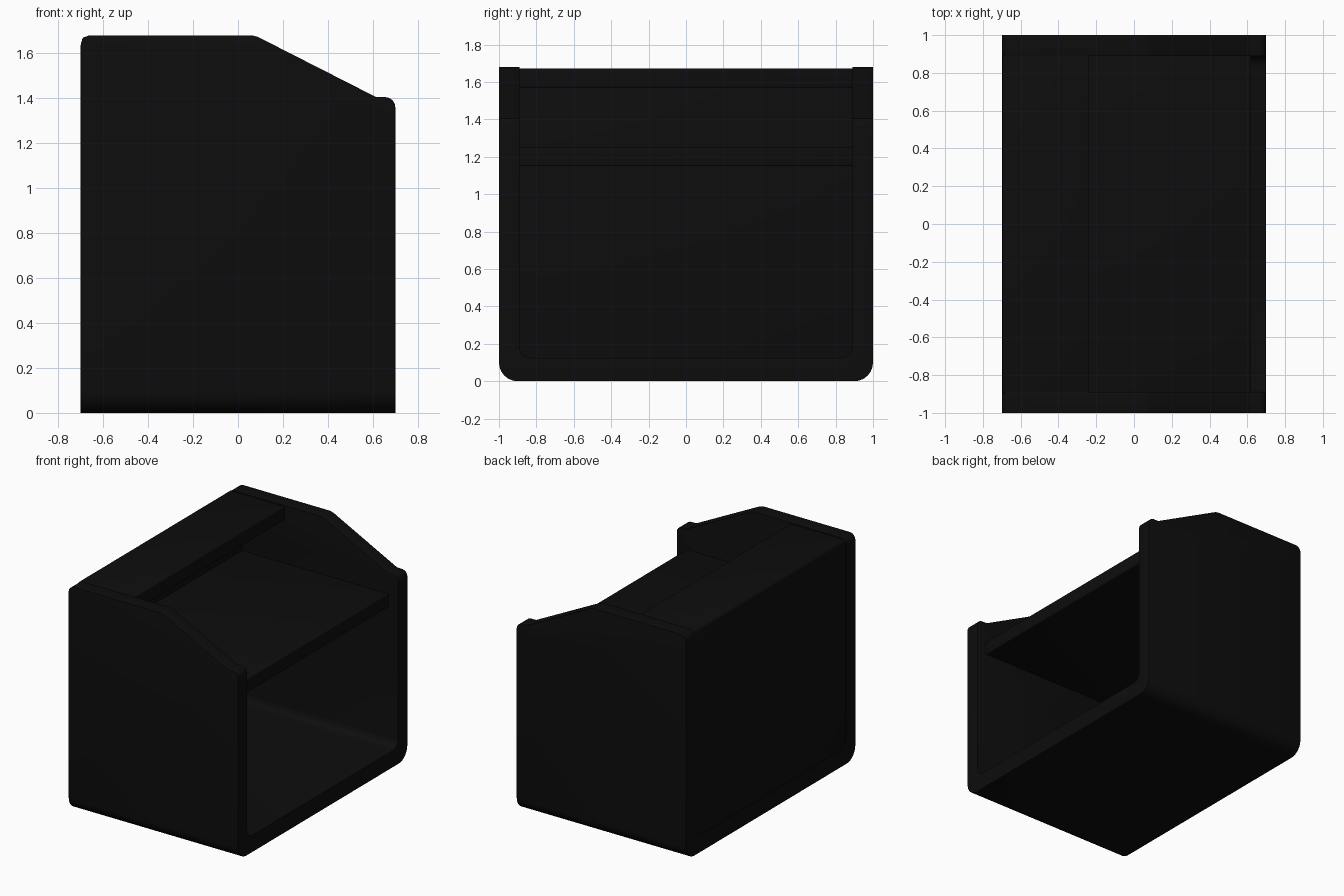
import bpy, bmesh, math
from mathutils import Vector

if "Cube" in bpy.data.objects:
    bpy.data.objects.remove(bpy.data.objects["Cube"])

black = bpy.data.materials.new("matte_black")
black.diffuse_color = (0.004, 0.004, 0.004, 1)
black.use_nodes = True
black.node_tree.nodes["Principled BSDF"].inputs["Base Color"].default_value = black.diffuse_color


def fillet(points, steps=6):
    """Round each (a, b, radius) corner of a closed outline."""
    out = []
    n = len(points)
    for i, (a, b, r) in enumerate(points):
        p = Vector((a, b))
        if r == 0:
            out.append(p)
            continue
        u = (Vector(points[i - 1][:2]) - p).normalized()
        v = (Vector(points[(i + 1) % n][:2]) - p).normalized()
        half = u.angle(v) / 2
        d = r / math.tan(half)
        centre = p + (u + v).normalized() * (r / math.sin(half))
        s, e = p + u * d - centre, p + v * d - centre
        sweep = s.angle_signed(e)
        for k in range(steps + 1):
            t = sweep * k / steps
            c, q = math.cos(-t), math.sin(-t)
            out.append(centre + Vector((s.x * c - s.y * q, s.x * q + s.y * c)))
    return out


def prism(name, outline, place, direction):
    """Extrude a flat outline along a direction."""
    bm = bmesh.new()
    face = bm.faces.new([bm.verts.new(place(p)) for p in outline])
    ext = bmesh.ops.extrude_face_region(bm, geom=[face])
    moved = [g for g in ext["geom"] if isinstance(g, bmesh.types.BMVert)]
    bmesh.ops.translate(bm, verts=moved, vec=direction)
    bmesh.ops.recalc_face_normals(bm, faces=bm.faces)
    mesh = bpy.data.meshes.new(name)
    bm.to_mesh(mesh)
    bm.free()
    ob = bpy.data.objects.new(name, mesh)
    bpy.context.collection.objects.link(ob)
    mesh.materials.append(black)
    return ob


def finish(ob, width):
    """Soften the edges and shade smooth."""
    bev = ob.modifiers.new("soft_edges", "BEVEL")
    bev.width, bev.segments = width, 3
    bev.limit_method, bev.angle_limit = "ANGLE", math.radians(40)
    bpy.ops.object.select_all(action="DESELECT")
    ob.select_set(True)
    bpy.context.view_layer.objects.active = ob
    bpy.ops.object.modifier_apply(modifier=bev.name)
    bpy.ops.object.shade_smooth_by_angle(angle=math.radians(35))


def board(name, x0, x1, z0, z1, width=0.006):
    """Panel spanning between the two side walls."""
    outline = [Vector(p) for p in ((x0, z0), (x1, z0), (x1, z1), (x0, z1))]
    ob = prism(name, outline, lambda p: (p.x, -0.9, p.y), (0, 1.8, 0))
    finish(ob, width)
    return ob


# U-shaped shell: two side walls and floor in one piece
section = fillet([(-1, 0, 0.1), (1, 0, 0.1), (1, 1.8, 0), (0.89, 1.8, 0),
                  (0.89, 0.125, 0.06), (-0.89, 0.125, 0.06),
                  (-0.89, 1.8, 0), (-1, 1.8, 0)])
shell = prism("side_walls_and_floor", section,
              lambda p: (-0.7, p.x, p.y), (1.4, 0, 0))

# Side profile with sloped top trims the shell
profile = fillet([(-0.71, -0.1, 0), (0.71, -0.1, 0), (0.71, 1.3, 0),
                  (0.7, 1.3, 0), (0.7, 1.405, 0.045), (0.615, 1.405, 0.03),
                  (0.075, 1.68, 0.1), (-0.7, 1.68, 0.045),
                  (-0.7, 1.5, 0), (-0.71, 1.5, 0)])
trim = prism("profile_trim", profile, lambda p: (p.x, -1.2, p.y), (0, 2.4, 0))
trim.hide_render = True
cut = shell.modifiers.new("trim", "BOOLEAN")
cut.operation, cut.object, cut.solver = "INTERSECT", trim, "EXACT"
bpy.context.view_layer.objects.active = shell
bpy.ops.object.modifier_apply(modifier=cut.name)
bpy.data.objects.remove(trim, do_unlink=True)
finish(shell, 0.015)

# Boards between the walls
board("back_panel", -0.695, -0.59, 0.06, 1.67, 0.012)
board("top_board", -0.69, -0.24, 1.57, 1.672)
board("shelf", -0.6, 0.62, 1.15, 1.25)
